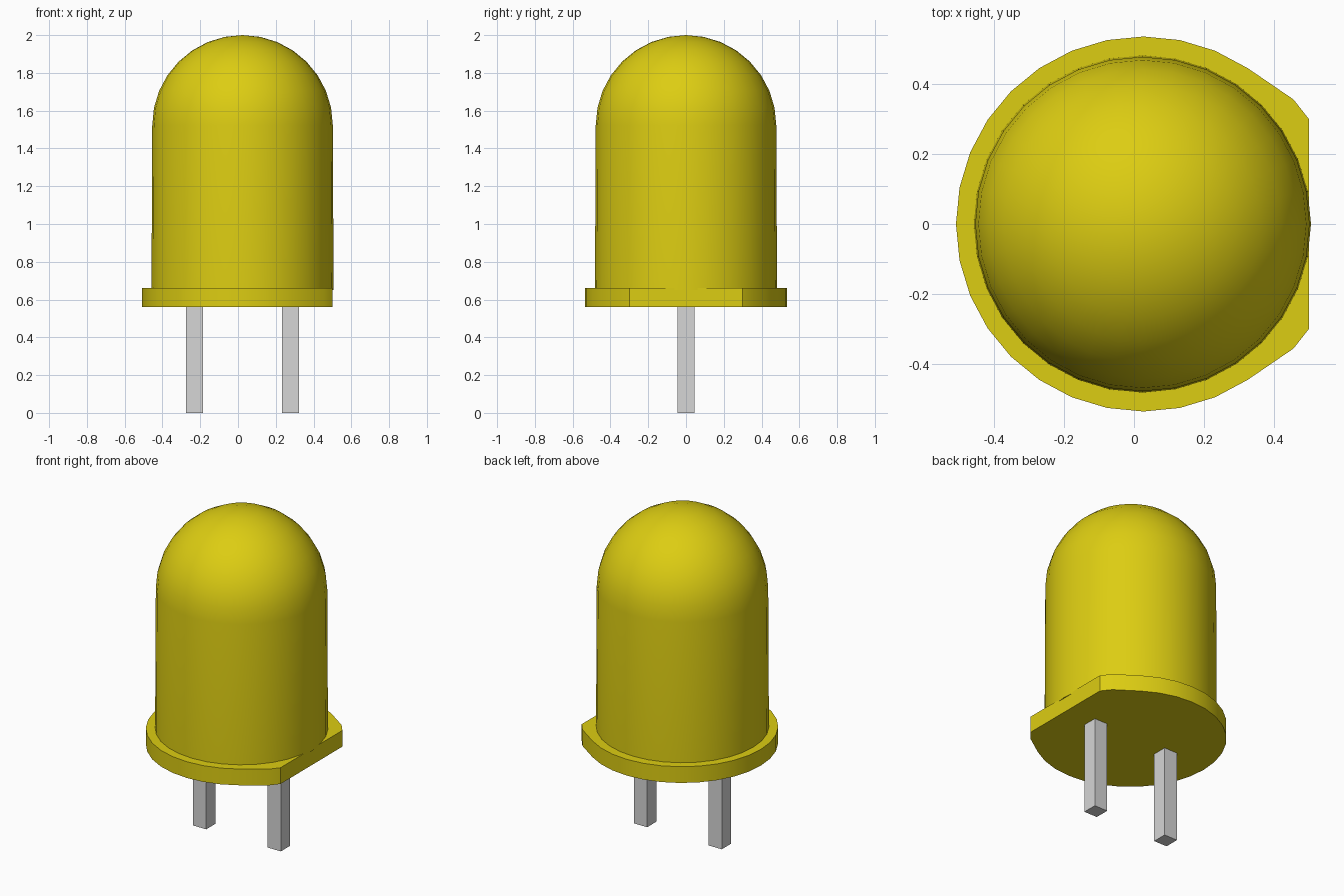
import bpy
import bmesh
import math

cube = bpy.data.objects.get("Cube")
if cube:
    bpy.data.objects.remove(cube, do_unlink=True)

SIDES = 32
AXIS_X = 0.024      # axis of the round parts


def make_material(name, color):
    mat = bpy.data.materials.new(name)
    mat.use_nodes = True
    mat.diffuse_color = color
    mat.node_tree.nodes["Principled BSDF"].inputs["Base Color"].default_value = color
    return mat


def make_object(name, bm, mat, smooth=False):
    bmesh.ops.recalc_face_normals(bm, faces=bm.faces)
    mesh = bpy.data.meshes.new(name)
    bm.to_mesh(mesh)
    bm.free()
    mesh.materials.append(mat)
    obj = bpy.data.objects.new(name, mesh)
    bpy.context.collection.objects.link(obj)
    if smooth:
        bpy.ops.object.select_all(action="DESELECT")
        obj.select_set(True)
        bpy.context.view_layer.objects.active = obj
        bpy.ops.object.shade_smooth_by_angle(angle=math.radians(30))
    return obj


yellow = make_material("yellow plastic", (0.72, 0.61, 0.006, 1))
metal = make_material("grey metal", (0.67, 0.67, 0.67, 1))

# Bulb: slightly tapered cylinder with a hemispherical dome, lathed round z
DOME_R, DOME_Z, RINGS = 0.478, 1.522, 8
profile = [(0, 0.65), (0.482, 0.65)]
for i in range(RINGS):
    a = math.pi / 2 * i / RINGS
    profile.append((DOME_R * math.cos(a), DOME_Z + DOME_R * math.sin(a)))
profile.append((0, DOME_Z + DOME_R))

bm = bmesh.new()
verts = [bm.verts.new((AXIS_X + r, 0, z)) for r, z in profile]
edges = [bm.edges.new(pair) for pair in zip(verts, verts[1:])]
bmesh.ops.spin(bm, geom=verts + edges, cent=(AXIS_X, 0, 0), axis=(0, 0, 1),
               angle=2 * math.pi, steps=SIDES, use_duplicate=False)
bmesh.ops.remove_doubles(bm, verts=bm.verts, dist=0.0005)
make_object("bulb", bm, yellow, smooth=True)

# Flange: round rim with a flat cut on the +x side
FLANGE_R, FLAT_X, Z0, Z1 = 0.536, 0.5, 0.56, 0.66
outline = [(FLAT_X, 0.30), (0.456, 0.356)]
for i in range(5, SIDES - 4):
    a = 2 * math.pi * i / SIDES
    outline.append((AXIS_X + 0.003 + FLANGE_R * math.cos(a), FLANGE_R * math.sin(a)))
outline += [(0.456, -0.356), (FLAT_X, -0.30)]

bm = bmesh.new()
base = bm.faces.new([bm.verts.new((x, y, Z0)) for x, y in outline])
top = bmesh.ops.extrude_face_region(bm, geom=[base], use_keep_orig=True)
bmesh.ops.translate(bm, vec=(0, 0, Z1 - Z0),
                    verts=[v for v in top["geom"] if isinstance(v, bmesh.types.BMVert)])
make_object("flange", bm, yellow, smooth=True)

# Leads: two square pins under the flange
LEAD_W, LEAD_TOP = 0.09, 0.58
for name, side in (("right_lead", -1), ("left_lead", 1)):
    bm = bmesh.new()
    bmesh.ops.create_cube(bm, size=1)
    bmesh.ops.scale(bm, vec=(LEAD_W, LEAD_W, LEAD_TOP), verts=bm.verts)
    bmesh.ops.translate(bm, vec=(AXIS_X + side * 0.254, 0, LEAD_TOP / 2), verts=bm.verts)
    make_object(name, bm, metal)
